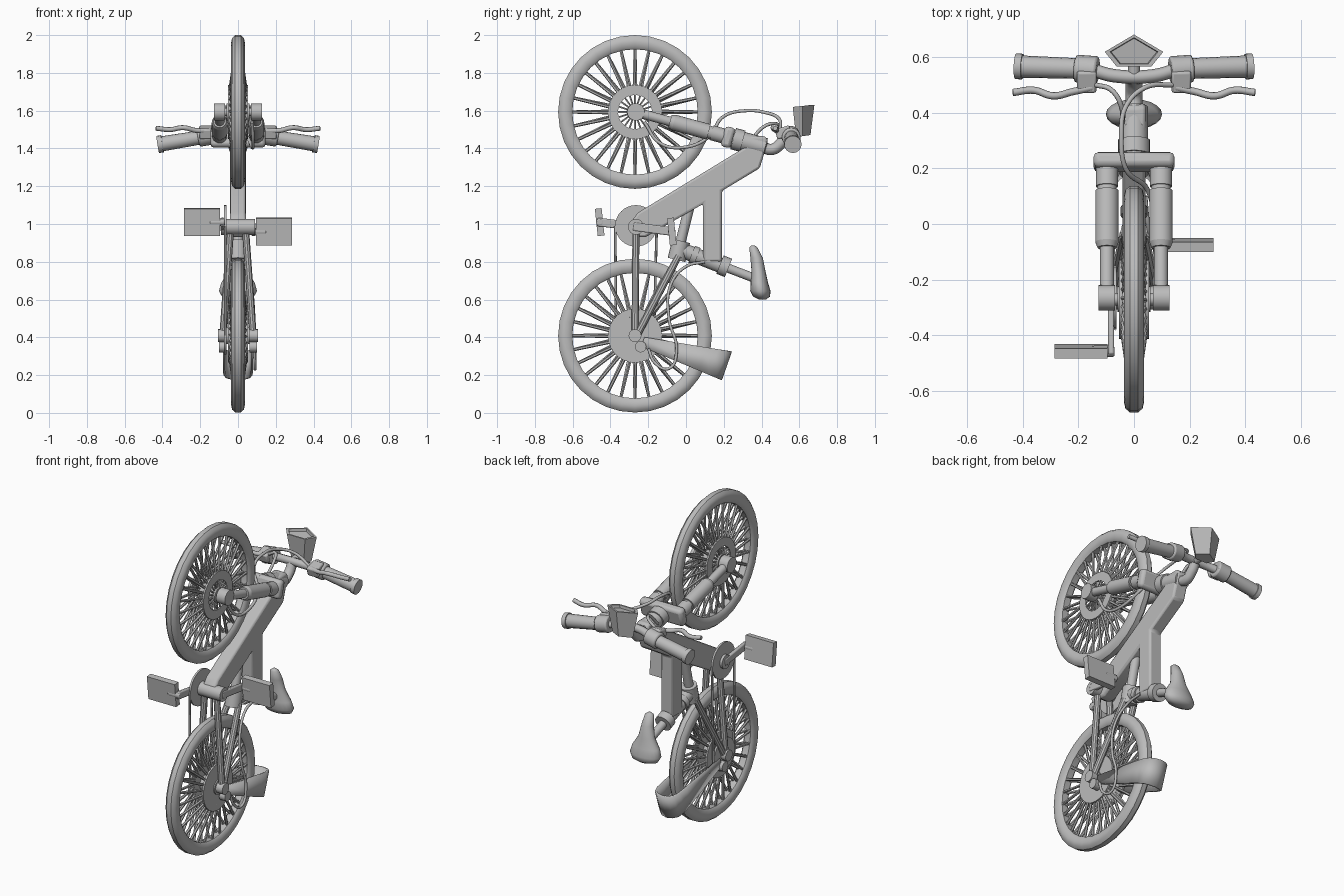
import bpy, bmesh, math
from mathutils import Vector, Matrix

if "Cube" in bpy.data.objects:
    bpy.data.objects.remove(bpy.data.objects["Cube"])

grey = bpy.data.materials.new("mid_grey")
grey.diffuse_color = (0.5, 0.5, 0.5, 1)
grey.use_nodes = True
grey.node_tree.nodes["Principled BSDF"].inputs["Base Color"].default_value = grey.diffuse_color


def finish(name, bm, bevel=0, solid=0, angle=35):
    bmesh.ops.recalc_face_normals(bm, faces=bm.faces)
    me = bpy.data.meshes.new(name)
    bm.to_mesh(me)
    bm.free()
    for p in me.polygons:
        p.use_smooth = True
    me.set_sharp_from_angle(angle=math.radians(angle))
    me.materials.append(grey)
    ob = bpy.data.objects.new(name, me)
    bpy.context.collection.objects.link(ob)
    if solid:
        m = ob.modifiers.new("thickness", 'SOLIDIFY')
        m.thickness, m.offset = solid, 0
    if bevel:
        m = ob.modifiers.new("bevel", 'BEVEL')
        m.width, m.segments = bevel, 2
    return ob


def rod(bm, a, b, r, r2=None, n=16):
    a, b = Vector(a), Vector(b)
    d = b - a
    mat = Matrix.Translation((a + b) / 2) @ d.to_track_quat('Z', 'Y').to_matrix().to_4x4()
    bmesh.ops.create_cone(bm, cap_ends=True, segments=n, radius1=r,
                          radius2=r if r2 is None else r2, depth=d.length, matrix=mat)


def box(bm, c, size, tilt=0):
    mat = Matrix.Translation(c) @ Matrix.Rotation(tilt, 4, 'X') @ Matrix.Diagonal((*size, 1))
    bmesh.ops.create_cube(bm, size=1, matrix=mat)


def loft(bm, rings, close_ends=True, cyclic=False):
    vs = [[bm.verts.new(p) for p in ring] for ring in rings]
    n = len(vs[0])
    pairs = list(zip(vs, vs[1:])) + ([(vs[-1], vs[0])] if cyclic else [])
    for a, b in pairs:
        for i in range(n):
            bm.faces.new((a[i], a[(i + 1) % n], b[(i + 1) % n], b[i]))
    if close_ends and not cyclic:
        bm.faces.new(vs[0])
        bm.faces.new(vs[-1])


def lathe(bm, c, profile, n=32):
    """Closed (x, radius) profile turned about the x axis."""
    rings = []
    for x, r in profile:
        rings.append([(c[0] + x, c[1] + r * math.cos(2 * math.pi * i / n),
                       c[2] + r * math.sin(2 * math.pi * i / n)) for i in range(n)])
    loft(bm, rings, cyclic=True)


def prism(bm, outline, x0, x1):
    """(y, z) outline extruded in x."""
    loft(bm, [[(x, y, z) for y, z in outline] for x in (x0, x1)])


def tube(name, pts, r):
    cu = bpy.data.curves.new(name, 'CURVE')
    cu.dimensions, cu.bevel_depth, cu.bevel_resolution = '3D', r, 2
    cu.resolution_u, cu.use_fill_caps = 8, True
    s = cu.splines.new('BEZIER')
    s.bezier_points.add(len(pts) - 1)
    for bp, p in zip(s.bezier_points, pts):
        bp.co = p
        bp.handle_left_type = bp.handle_right_type = 'AUTO'
    tmp = bpy.data.objects.new(name + "_path", cu)
    bpy.context.collection.objects.link(tmp)
    dg = bpy.context.evaluated_depsgraph_get()
    bm = bmesh.new()
    me = bpy.data.meshes.new_from_object(tmp.evaluated_get(dg))
    bm.from_mesh(me)
    bpy.data.objects.remove(tmp)
    bpy.data.meshes.remove(me)
    return finish(name, bm, angle=50)


WY, FZ, RZ = -0.27, 1.593, 0.409

# Wheels: tyre, laced spokes, hub with disc
for side, z in (("front", FZ), ("rear", RZ)):
    c = (0, WY, z)
    bm = bmesh.new()
    lathe(bm, c, [(-.015, .407), (.015, .407), (.031, .392), (.036, .37), (.03, .342),
                  (.02, .332), (-.02, .332), (-.03, .342), (-.036, .37), (-.031, .392)])
    finish(side + "_tyre", bm)
    bm = bmesh.new()
    for i in range(28):
        a = 2 * math.pi * i / 28
        for s in (-1, 1):
            b = a + s * 0.05
            rod(bm, (s * .045, WY + .1 * math.cos(b), z + .1 * math.sin(b)),
                (s * .01, WY + .345 * math.cos(a), z + .345 * math.sin(a)), .0085, n=6)
    finish(side + "_spokes", bm)
    bm = bmesh.new()
    rod(bm, (-.09, WY, z), (.09, WY, z), .022)
    rod(bm, (-.06, WY, z), (.06, WY, z), .045)
    inner = .09 if side == "front" else .03
    for s in (-1, 1):
        x = s * .047
        lathe(bm, (x, WY, z), [(-.006, .143), (.006, .143), (.006, inner), (-.006, inner)])
        if side == "front":
            for i in range(20):
                a = 2 * math.pi * i / 20
                rod(bm, (x, WY + .04 * math.cos(a), z + .04 * math.sin(a)),
                    (x, WY + .095 * math.cos(a), z + .095 * math.sin(a)), .005, n=5)
    finish(side + "_hub", bm)

# Main frame: head, beam and upright in one profile
bm = bmesh.new()
prism(bm, [(-.29, .965), (-.285, 1.02), (-.255, 1.06), (.31, 1.405), (.325, 1.465), (.42, 1.465),
           (.435, 1.44), (.39, 1.295), (.19, 1.175), (.19, .8), (.09, .8), (.09, 1.106),
           (-.215, .93), (-.26, .93)], -.042, .042)
finish("main_frame", bm, bevel=.012)

# Seat tube, collars, post and rear brace
bm = bmesh.new()
rod(bm, (0, -.03, .865), (0, .21, .77), .04)
rod(bm, (0, .18, .785), (0, .225, .767), .052)
rod(bm, (0, .03, .84), (0, .06, .828), .048)
rod(bm, (0, .2, .775), (0, .37, .71), .024)
rod(bm, (0, .02, 1.1), (0, -.04, .86), .027)
rod(bm, (0, -.025, .91), (0, -.05, .81), .048)
finish("seat_tube", bm)

# Saddle
bm = bmesh.new()
rings = []
for z, y, hy, hx in ((.887, .355, .008, .01), (.875, .357, .022, .026), (.82, .374, .033, .036),
                     (.75, .384, .037, .05), (.69, .388, .046, .088), (.645, .394, .054, .101),
                     (.615, .4, .044, .084), (.6, .405, .018, .035)):
    rings.append([(hx * math.cos(t), y + hy * math.sin(t), z)
                  for t in (2 * math.pi * i / 20 for i in range(20))])
loft(bm, rings)
finish("saddle", bm, angle=70)

# Rear stays and dropouts
bm = bmesh.new()
for s in (-1, 1):
    rod(bm, (s * .04, -.265, .97), (s * .08, WY, RZ), .019, n=10)
    rod(bm, (s * .035, -.04, .83), (s * .08, WY + .01, RZ), .019, n=10)
    rod(bm, (s * .06, WY, RZ), (s * .105, WY, RZ), .034)
    rod(bm, (s * .06, -.24, .35), (s * .1, -.24, .35), .03)
finish("rear_stays", bm)

# Cranks, bottom bracket and chainring
bm = bmesh.new()
rod(bm, (-.09, -.265, .985), (.09, -.265, .985), .042)
rod(bm, (-.074, -.265, .99), (-.062, -.265, .99), .11, n=32)
rod(bm, (-.074, WY, RZ), (-.062, WY, RZ), .1, n=28)
finish("chainring_and_sprocket", bm)
bm = bmesh.new()
for s, y, z in ((-1, -.457, 1.01), (1, -.075, .96)):
    mid = Vector((s * .082, (y - .265) / 2, (z + .985) / 2))
    box(bm, mid, (.022, .22, .045), math.atan2(z - .985, y + .265))
    rod(bm, (s * .07, y, z), (s * .15, y, z), .02)
finish("crank_arms", bm, bevel=.006)
bm = bmesh.new()
for s, y, z in ((-1, -.457, 1.01), (1, -.075, .96)):
    box(bm, (s * .19, y, z), (.19, .036, .145), math.radians(6))
finish("pedals", bm)

# Chain runs
bm = bmesh.new()
for s in (-1, 1):
    rod(bm, (-.068, -.265 + s * .11, .99), (-.068, WY + s * .1, RZ), .007, n=6)
finish("chain", bm)

# Wheel stand: tapered strap bent around the rear wheel
bm = bmesh.new()
half = [(-.03, .074), (.3, .074), (.36, .071), (.4, .06), (.42, .035), (.428, 0)]
path = [(u, -x) for u, x in half] + [(u, x) for u, x in half[-2::-1]]
prev = None
for u, x in path:
    h = .03 + .05 * u / .428
    y, z = -.2 + .96 * u, .368 - .275 * u
    pair = [bm.verts.new((x, y + k * h * .33, z + k * h * .94)) for k in (-1, 1)]
    if prev:
        bm.faces.new((prev[0], pair[0], pair[1], prev[1]))
    prev = pair
finish("wheel_stand", bm, solid=.012)


def fork(x, y):
    return Vector((x, y, 1.588 - .272 * (y + .25)))


# Suspension fork
bm = bmesh.new()
for s in (-1, 1):
    x = s * .097
    rod(bm, (s * .068, -.265, 1.593), (s * .128, -.265, 1.593), .046, n=20)
    for y0, y1, r, r2 in ((-.25, -.07, .025, .025), (-.085, -.065, .034, .042),
                          (-.065, .12, .042, .042), (.12, .14, .034, .034), (.135, .22, .04, .04)):
        rod(bm, fork(x, y0), fork(x, y1), r, r2, n=20)
finish("fork_legs", bm)
bm = bmesh.new()
box(bm, fork(0, .222), (.29, .055, .11), -.265)
finish("fork_crown", bm, bevel=.018)
bm = bmesh.new()
rod(bm, fork(0, .2), fork(0, .42), .05, n=20)
rod(bm, fork(0, .25), fork(0, .3), .058, n=20)
finish("headset", bm)

# Handlebar, stem and grips
tube("handlebar_stem", [(0, .39, 1.415), (0, .455, 1.395), (0, .5, 1.425), (0, .53, 1.47)], .03)
tube("handlebar", [(-.4, .565, 1.425), (-.18, .56, 1.46), (-.07, .532, 1.48),
                   (.07, .532, 1.48), (.18, .56, 1.46), (.4, .565, 1.425)], .024)
bm = bmesh.new()
for s in (-1, 1):
    rod(bm, (s * .2, .558, 1.458), (s * .405, .565, 1.424), .037, .04)
    rod(bm, (s * .4, .565, 1.425), (s * .425, .566, 1.421), .046)
finish("grips", bm)

# Brake clamps and levers
bm = bmesh.new()
for s in (-1, 1):
    rod(bm, (s * .13, .552, 1.472), (s * .21, .558, 1.458), .05)
    box(bm, (s * .17, .515, 1.485), (.07, .08, .055), .3)
finish("brake_clamps", bm, bevel=.008)
for s, side in ((-1, "left"), (1, "right")):
    tube(side + "_brake_lever", [(s * .15, .49, 1.495), (s * .22, .475, 1.495), (s * .29, .46, 1.51),
                                 (s * .36, .48, 1.5), (s * .435, .472, 1.507)], .013)

# Headlight: tapered five-sided cup with a recessed lens
bm = bmesh.new()
outline = [(0, .68), (-.105, .618), (-.062, .565), (.062, .565), (.105, .618)]


def cup(k, z):
    return [(x * k, .618 + (y - .618) * k, z + .1 * (y - .618)) for x, y in outline]


loft(bm, [cup(.66, 1.465), cup(1, 1.625), cup(.82, 1.625), cup(.78, 1.608)])
finish("headlight", bm)
bm = bmesh.new()
rod(bm, (0, .53, 1.48), (0, .6, 1.49), .022)
finish("headlight_mount", bm)

# Brake cables
tube("front_brake_cable", [(.14, .5, 1.5), (.04, .49, 1.56), (-.03, .42, 1.59), (-.045, .32, 1.6),
                           (-.03, .2, 1.57), (.05, .12, 1.46), (.075, -.02, 1.405),
                           (.08, -.14, 1.43), (.075, -.22, 1.54)], .009)
tube("rear_brake_cable", [(-.14, .5, 1.5), (-.08, .48, 1.53), (-.045, .42, 1.52),
                          (-.045, .34, 1.44)], .009)
tube("rear_hub_cable", [(.04, .1, .8), (.05, .0, .775), (.07, -.08, .68), (.085, -.09, .5),
                        (.09, -.05, .33), (.09, -.09, .235), (.09, -.16, .26), (.085, -.2, .34)], .008)
